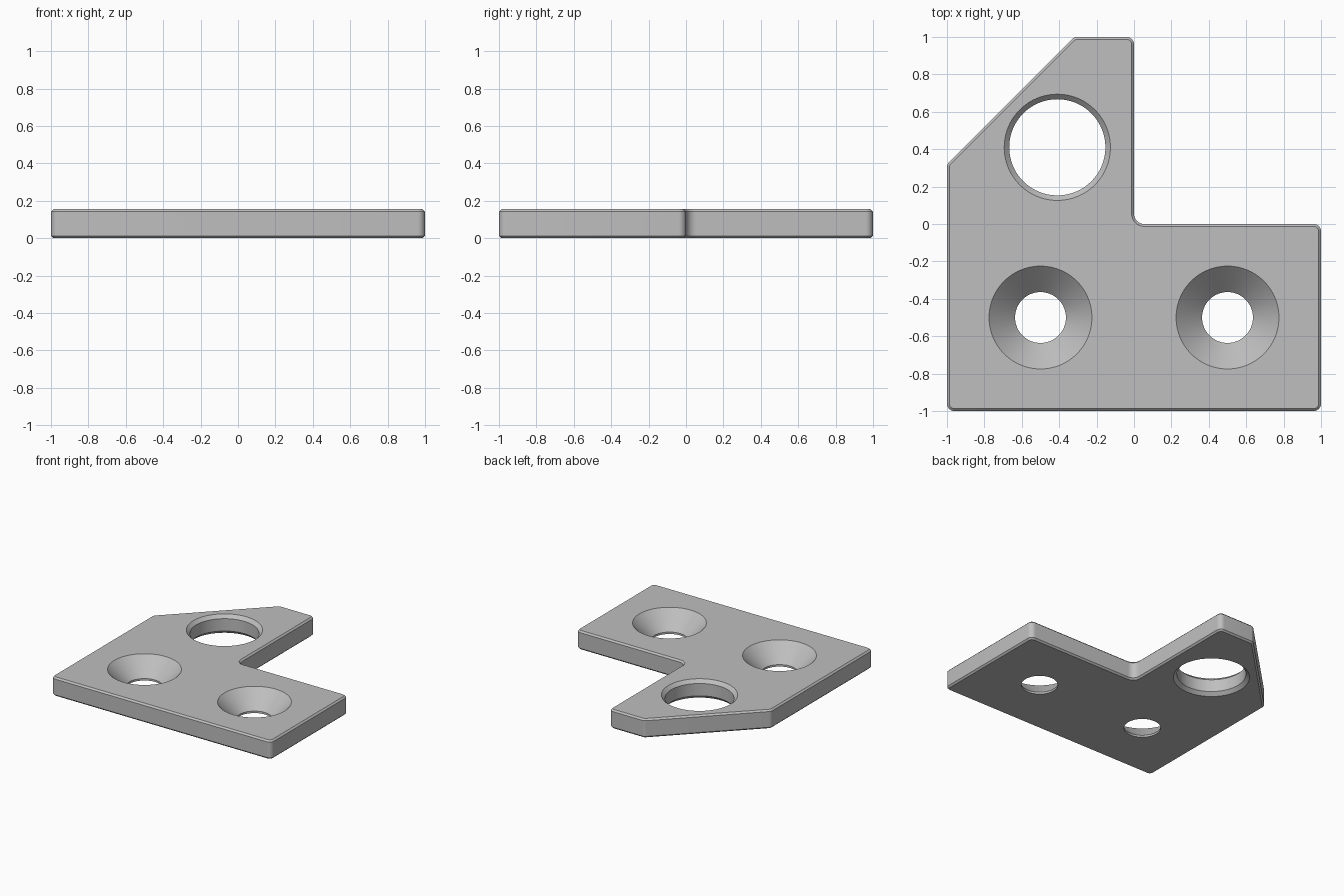
import bpy
import bmesh
from math import cos, sin, pi, tan
from mathutils import Vector

THICK = 0.155
EDGE = 0.013          # chamfer along the outer rims
CORNER_STEPS = 8
HOLE_SIDES = 96

# Plate corners, counter-clockwise: x, y, corner radius
CORNERS = [(-1, -1, 0.04), (1, -1, 0.04), (1, 0, 0.04), (0, 0, 0.055),
           (0, 1, 0.04), (-0.32, 1, 0.04), (-1, 0.32, 0.04)]

cube = bpy.data.objects.get("Cube")
if cube:
    bpy.data.objects.remove(cube, do_unlink=True)


def make_material(name, color):
    mat = bpy.data.materials.new(name)
    mat.use_nodes = True
    mat.diffuse_color = color
    mat.node_tree.nodes["Principled BSDF"].inputs["Base Color"].default_value = color
    return mat


def outline(inset):
    """Rounded plate outline, moved inward by the inset."""
    points = []
    count = len(CORNERS)
    for i, (x, y, radius) in enumerate(CORNERS):
        p = Vector((x, y))
        before = (p - Vector(CORNERS[i - 1][:2])).normalized()
        after = (Vector(CORNERS[(i + 1) % count][:2]) - p).normalized()
        turn = -before.angle_signed(after)
        side = 1 if turn > 0 else -1
        normal = Vector((-before.y, before.x)) * side
        center = p - before * radius * tan(abs(turn) / 2) + normal * radius
        r = radius - inset * side
        for k in range(CORNER_STEPS + 1):
            a = turn * k / CORNER_STEPS
            spoke = Vector((-normal.x * cos(a) + normal.y * sin(a),
                            -normal.x * sin(a) - normal.y * cos(a)))
            points.append(center + spoke * r)
    return points


def circle(x, y, radius):
    return [Vector((x + radius * cos(2 * pi * k / HOLE_SIDES),
                    y + radius * sin(2 * pi * k / HOLE_SIDES)))
            for k in range(HOLE_SIDES)]


def add_wall(bm, levels):
    """Join stacked loops with quads; return the bottom and top rim edges."""
    rings = [[bm.verts.new((p.x, p.y, z)) for p in pts] for pts, z in levels]
    count = len(rings[0])
    for low, high in zip(rings, rings[1:]):
        for i in range(count):
            j = (i + 1) % count
            bm.faces.new((low[i], low[j], high[j], high[i]))
    return [[bm.edges.get((ring[i], ring[(i + 1) % count])) for i in range(count)]
            for ring in (rings[0], rings[-1])]


bm = bmesh.new()

# Outer wall with chamfered rims
walls = [add_wall(bm, [(outline(EDGE), 0), (outline(0), EDGE),
                       (outline(0), THICK - EDGE), (outline(EDGE), THICK)])]

# Countersunk screw holes
for x in (-0.5, 0.5):
    walls.append(add_wall(bm, [(circle(x, -0.5, 0.136), 0),
                               (circle(x, -0.5, 0.136), 0.016),
                               (circle(x, -0.5, 0.275), THICK)]))

# Large through hole, chamfered on both sides
hole = (-0.41, 0.41)
walls.append(add_wall(bm, [(circle(*hole, 0.284), 0),
                           (circle(*hole, 0.257), 0.027),
                           (circle(*hole, 0.257), THICK - 0.027),
                           (circle(*hole, 0.284), THICK)]))

# Flat bottom and top around the holes
for level, direction in ((0, -1), (1, 1)):
    rim = [edge for wall in walls for edge in wall[level]]
    bmesh.ops.triangle_fill(bm, edges=rim, use_beauty=True, normal=(0, 0, direction))

bmesh.ops.recalc_face_normals(bm, faces=bm.faces[:])
mesh = bpy.data.meshes.new("corner_plate")
bm.to_mesh(mesh)
bm.free()

plate = bpy.data.objects.new("corner_plate", mesh)
bpy.context.collection.objects.link(plate)
mesh.materials.append(make_material("plain grey", (0.52, 0.52, 0.52, 1)))

bpy.ops.object.select_all(action='DESELECT')
plate.select_set(True)
bpy.context.view_layer.objects.active = plate
bpy.ops.object.shade_smooth_by_angle(angle=pi / 6)
